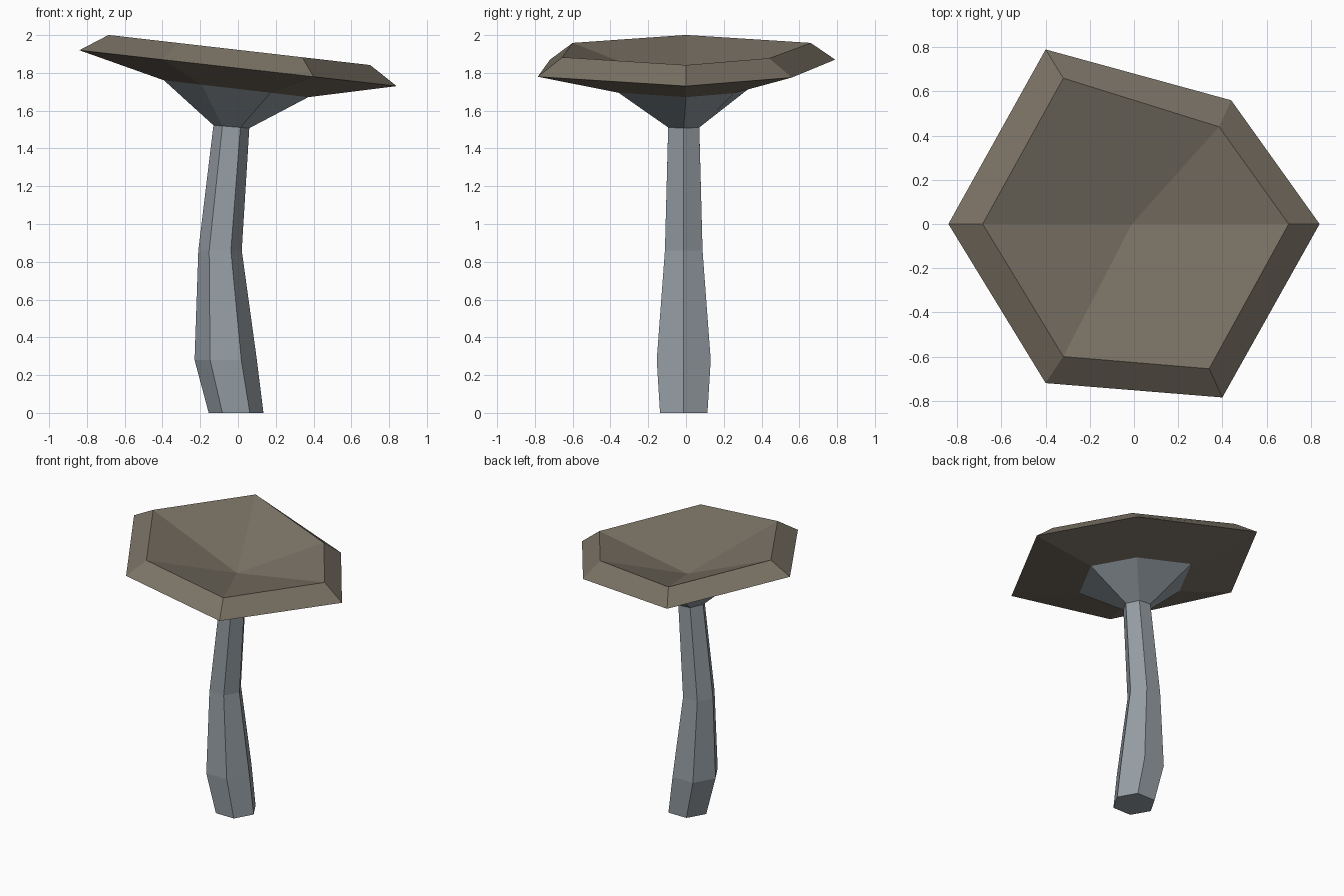
import bpy, bmesh, math

if "Cube" in bpy.data.objects:
    bpy.data.objects.remove(bpy.data.objects["Cube"])


def material(name, rgb):
    m = bpy.data.materials.new(name)
    m.diffuse_color = (*rgb, 1)
    m.use_nodes = True
    m.node_tree.nodes["Principled BSDF"].inputs["Base Color"].default_value = m.diffuse_color
    return m


def hexagon(cx, cy, r, z, slope=0.0):
    """Regular six-sided ring, tilted along x."""
    pts = []
    for k in range(6):
        a = math.radians(60 * k)
        dx = r * math.cos(a)
        pts.append((cx + dx, cy + r * math.sin(a), z + slope * dx))
    return pts


def tilted(outline, z, slope):
    """Lift a flat outline onto a plane tilted along x."""
    return [(x, y, z + slope * x) for x, y in outline]


def loft(name, rings, mat, start_face=False, end_point=None):
    """Skin the rings with quads, optionally closing the ends."""
    bm = bmesh.new()
    loops = [[bm.verts.new(p) for p in ring] for ring in rings]
    for a, b in zip(loops, loops[1:]):
        for i in range(6):
            j = (i + 1) % 6
            bm.faces.new((a[i], a[j], b[j], b[i]))
    if start_face:
        bm.faces.new(loops[0][::-1])
    if end_point:
        tip = bm.verts.new(end_point)
        top = loops[-1]
        for i in range(6):
            bm.faces.new((top[i], top[(i + 1) % 6], tip))
    me = bpy.data.meshes.new(name)
    bm.to_mesh(me)
    bm.free()
    me.materials.append(mat)
    ob = bpy.data.objects.new(name, me)
    bpy.context.collection.objects.link(ob)
    return ob


stem_grey = material("stem grey", (0.30, 0.34, 0.37))
cap_brown = material("cap brown", (0.195, 0.168, 0.13))

# Irregular cap outlines, counter-clockwise from +x
rim = [(0.84, 0), (0.44, 0.56), (-0.40, 0.79), (-0.84, 0), (-0.40, -0.72), (0.40, -0.785)]
lip = [(0.70, 0), (0.385, 0.44), (-0.32, 0.66), (-0.685, 0), (-0.32, -0.60), (0.34, -0.655)]
neck = [(x * 0.455 - 0.01, y * 0.455) for x, y in rim]
neck_ring = tilted(neck, 1.715, -0.117)

# Bent stem flaring out under the cap
loft("stem", [
    hexagon(-0.01, -0.012, 0.145, 0.0),
    hexagon(-0.065, -0.012, 0.165, 0.28),
    hexagon(-0.095, -0.012, 0.115, 0.86),
    hexagon(-0.035, -0.012, 0.095, 1.515, -0.08),
    neck_ring,
], stem_grey, start_face=True)

# Tilted cap: underside, bevelled rim and a sunken top
loft("cap", [
    neck_ring,
    tilted(rim, 1.825, -0.113),
    tilted(lip, 1.922, -0.115),
], cap_brown, end_point=(-0.01, 0, 1.72))
